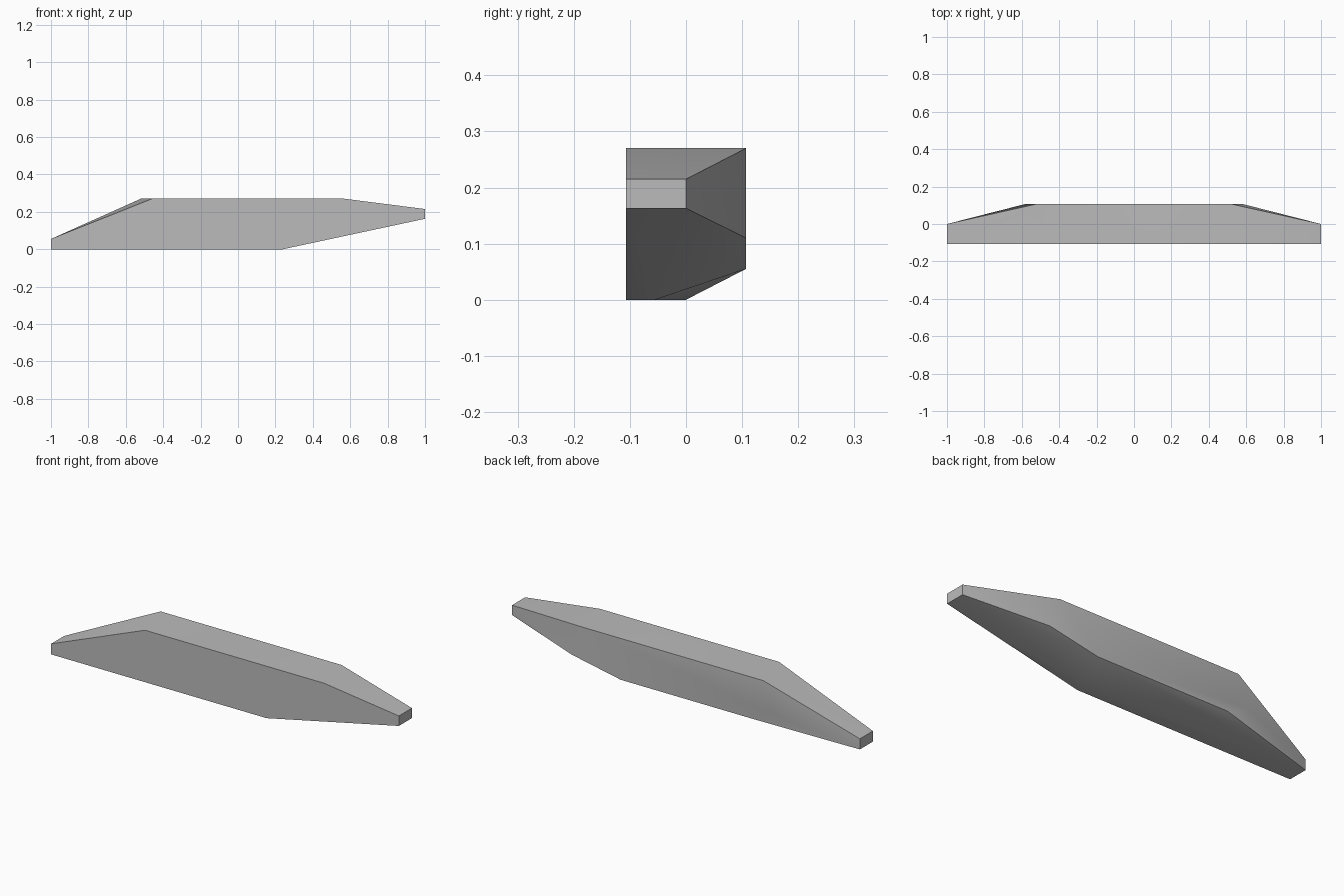
import bpy, bmesh, math

cube = bpy.data.objects.get("Cube")
if cube:
    bpy.data.objects.remove(cube, do_unlink=True)

# Single grey surface colour
grey = bpy.data.materials.new("light_grey")
grey.use_nodes = True
colour = (0.5, 0.5, 0.5, 1)
grey.diffuse_color = colour
grey.node_tree.nodes["Principled BSDF"].inputs["Base Color"].default_value = colour

HALF = 0.107  # half the depth
TOP = 0.27

# Flat front outline (x, z)
front = [(-1, 0), (-1, 0.055), (-0.46, TOP), (0.57, TOP),
         (1, 0.215), (1, 0.163), (0.24, 0)]
# Back panel outline (x, z)
back = [(-0.58, 0.11), (-0.52, TOP), (0.52, TOP), (0.58, 0.11),
        (0.30, 0.055), (-0.456, 0.055)]
# Rear corners of the narrow tips (x, z), at half depth
tips = [(-1, 0), (-1, 0.055), (1, 0.215), (1, 0.163)]
# Keel corner where the flat underside meets the rising end
keel = [(0.24, 0)]

# Convex faceted body wrapped around the outlines
bm = bmesh.new()
for outline, y in ((front, -HALF), (back, HALF), (tips, 0), (keel, -0.055)):
    for x, z in outline:
        bm.verts.new((x, y, z))
bmesh.ops.convex_hull(bm, input=bm.verts[:])
bmesh.ops.dissolve_limit(bm, angle_limit=math.radians(0.5),
                         verts=bm.verts[:], edges=bm.edges[:])
bmesh.ops.recalc_face_normals(bm, faces=bm.faces[:])
mesh = bpy.data.meshes.new("tapered_body")
bm.to_mesh(mesh)
bm.free()
mesh.materials.append(grey)

body = bpy.data.objects.new("tapered_body", mesh)
bpy.context.collection.objects.link(body)
bpy.ops.object.select_all(action='DESELECT')
body.select_set(True)
bpy.context.view_layer.objects.active = body
bpy.ops.object.shade_smooth_by_angle(angle=math.radians(30))
